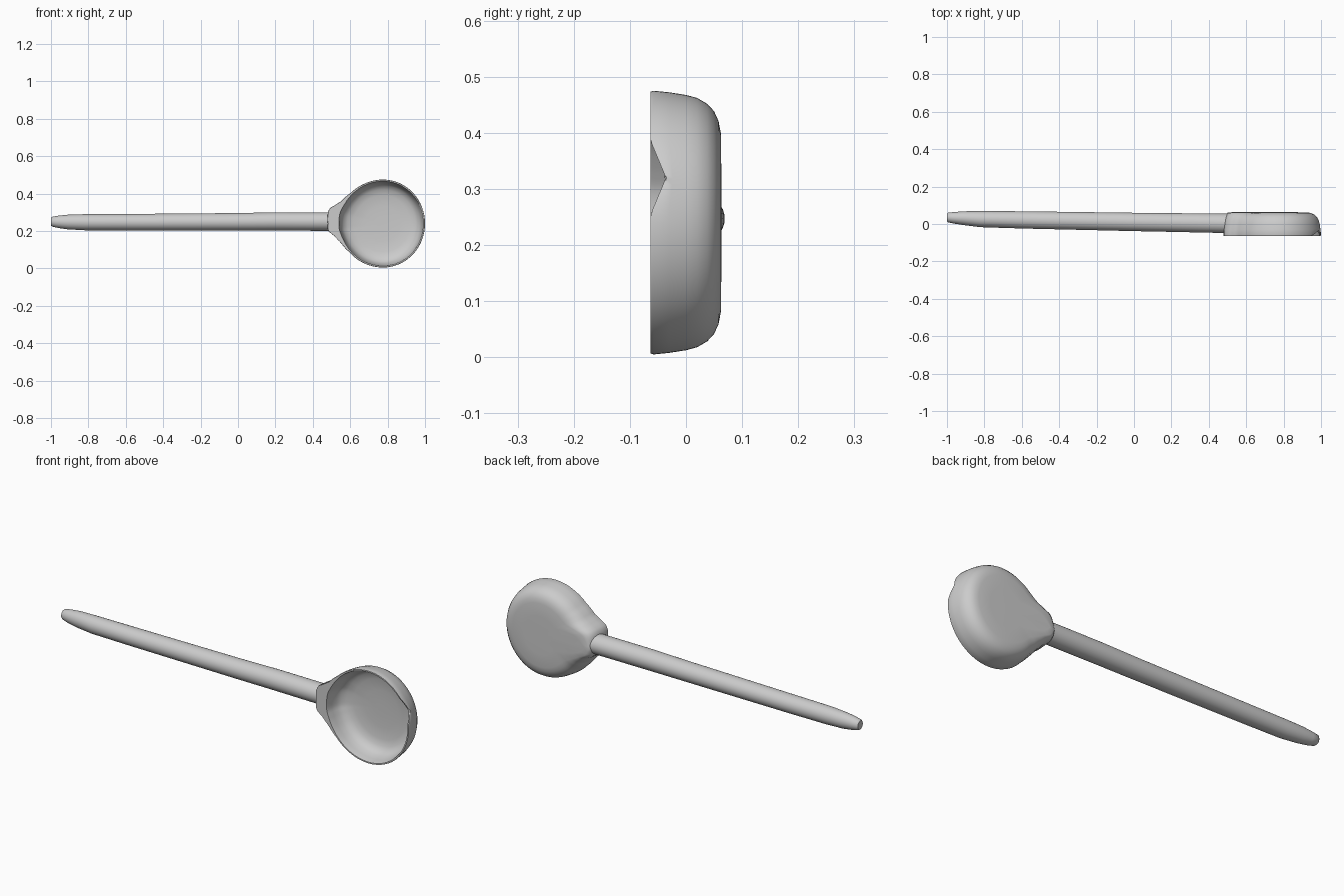
import bpy, bmesh, math

if "Cube" in bpy.data.objects:
    bpy.data.objects.remove(bpy.data.objects["Cube"])

CX, CZ = 0.775, 0.24   # bowl centre


def lerp_table(table, t):
    if t <= table[0][0]:
        return table[0][1]
    for (a, va), (b, vb) in zip(table, table[1:]):
        if t <= b:
            return va + (vb - va) * (t - a) / (b - a)
    return table[-1][1]


def loft(name, rings, angle):
    """Skin a list of closed rings and cap both ends."""
    bm = bmesh.new()
    loops = [[bm.verts.new(p) for p in ring] for ring in rings]
    n = len(loops[0])
    for a, b in zip(loops, loops[1:]):
        for i in range(n):
            j = (i + 1) % n
            bm.faces.new((a[i], a[j], b[j], b[i]))
    for end in (loops[0], loops[-1]):
        c = [sum(v.co[k] for v in end) / n for k in range(3)]
        centre = bm.verts.new(c)
        for i in range(n):
            bm.faces.new((end[i], end[(i + 1) % n], centre))
    bmesh.ops.recalc_face_normals(bm, faces=bm.faces)
    mesh = bpy.data.meshes.new(name)
    bm.to_mesh(mesh)
    bm.free()
    obj = bpy.data.objects.new(name, mesh)
    bpy.context.collection.objects.link(obj)
    bpy.ops.object.select_all(action='DESELECT')
    bpy.context.view_layer.objects.active = obj
    obj.select_set(True)
    bpy.ops.object.shade_smooth_by_angle(angle=math.radians(angle))
    return obj


# Handle: x, y centre, z centre, y radius, z radius
stations = [
    (-1.0, 0.035, 0.25, 0.020, 0.021), (-0.994, 0.035, 0.25, 0.026, 0.026),
    (-0.96, 0.033, 0.249, 0.031, 0.033), (-0.91, 0.031, 0.248, 0.037, 0.039),
    (-0.82, 0.026, 0.247, 0.043, 0.043), (-0.6, 0.022, 0.247, 0.046, 0.044),
    (0.0, 0.011, 0.249, 0.049, 0.047), (0.2, 0.008, 0.251, 0.050, 0.049),
    (0.52, 0.003, 0.25, 0.052, 0.049),
]
S = 32
loft("handle", [[(x, y + ry * math.cos(2 * math.pi * i / S),
                  z + rz * math.sin(2 * math.pi * i / S)) for i in range(S)]
                for x, y, z, ry, rz in stations], 40)

# Bowl outline with the neck flare, as radius against angle from the neck axis
upper = [(0, 0.295), (0.2, 0.300), (0.28, 0.297), (0.36, 0.275),
         (0.49, 0.253), (0.75, 0.238), (1.1, 0.235)]
lower = [(0, 0.295), (0.13, 0.297), (0.25, 0.268), (0.42, 0.248),
         (0.7, 0.236), (1.1, 0.235)]
N = 128


def bowl_ring(y, scale, inner=False):
    ring = []
    for i in range(N):
        t = 2 * math.pi * i / N
        d = abs(t - math.pi)
        flare = lerp_table(upper if t < math.pi else lower, d) - 0.235
        near = max(0.0, 1 - d / 0.6)
        if inner:
            r = 0.235 * scale + flare * 0.15
        else:
            r = (0.235 + flare) * (scale + (1 - scale) * 0.75 * near)
        # stretch the sides very slightly so the tip reaches x = 1
        x = CX - 0 + r * math.cos(t) * (0.957 if d > math.pi / 2 else 1)
        z = CZ + r * math.sin(t)
        # chipped dip in the rim at the tip
        dip = 0.0
        if d > math.pi / 2:
            dip = 0.027 * max(0.0, 1 - abs(z - 0.32) / 0.065)
        w = max(0.0, min(1.0, -y / 0.062)) ** 2
        ring.append((x, y + dip * w, z))
    return ring


outer = [(0.063, 0.40), (0.062, 0.68), (0.058, 0.77), (0.050, 0.845),
         (0.038, 0.90), (0.020, 0.945), (0.0, 0.968), (-0.03, 0.988),
         (-0.058, 1.0), (-0.063, 0.993)]
cavity = [(-0.063, 0.965), (-0.055, 0.955), (-0.03, 0.94), (0.0, 0.91),
          (0.020, 0.86), (0.034, 0.77), (0.042, 0.64), (0.046, 0.40),
          (0.047, 0.15)]
loft("bowl", [bowl_ring(y, s) for y, s in outer] +
     [bowl_ring(y, s, True) for y, s in cavity], 50)
